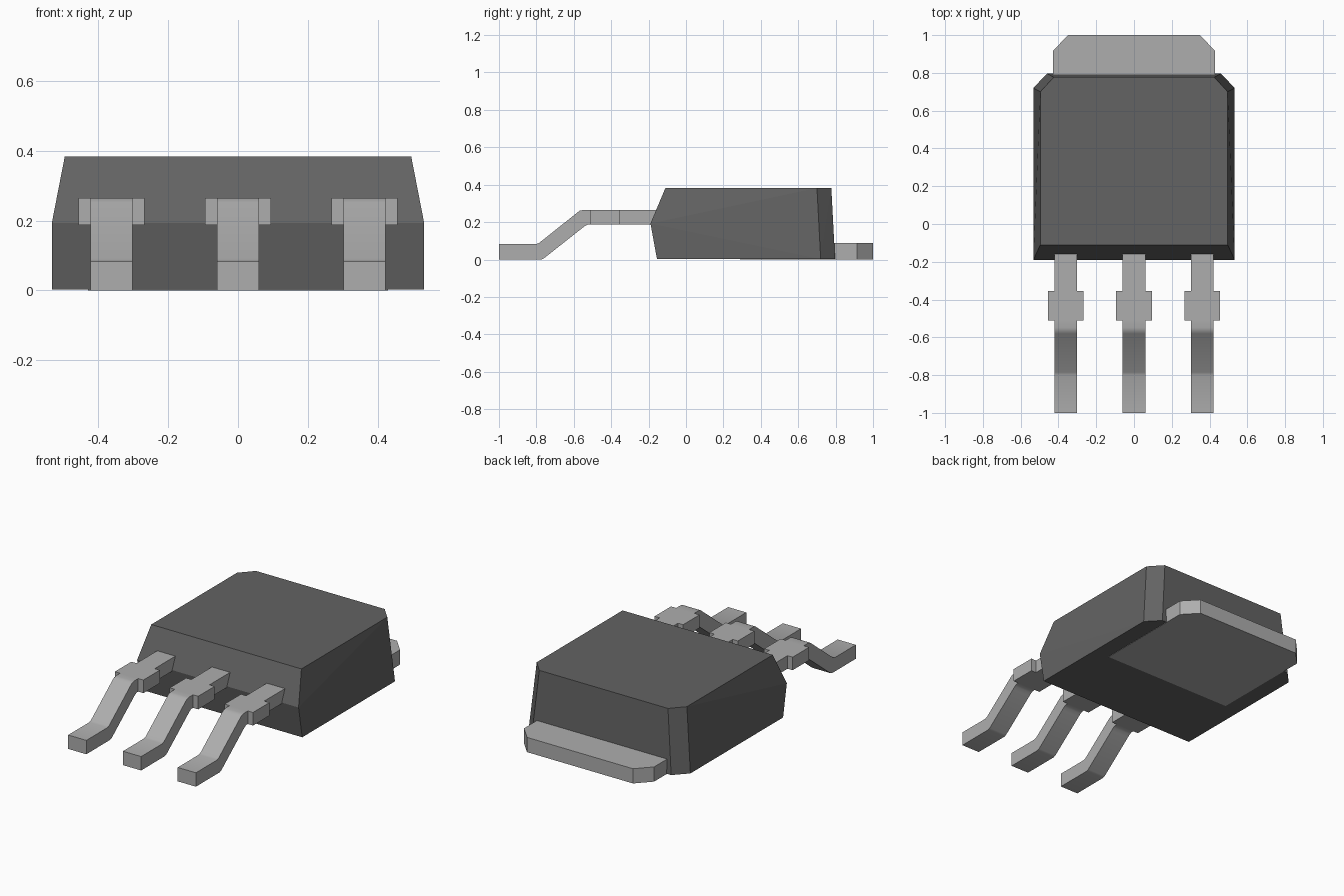
import bpy
import bmesh
import math

cube = bpy.data.objects.get("Cube")
if cube:
    bpy.data.objects.remove(cube, do_unlink=True)


def make_material(name, value):
    mat = bpy.data.materials.new(name)
    mat.use_nodes = True
    colour = (value, value, value, 1)
    mat.diffuse_color = colour
    mat.node_tree.nodes["Principled BSDF"].inputs["Base Color"].default_value = colour
    return mat


def finish(bm, name, mat, smooth_angle=None):
    bmesh.ops.recalc_face_normals(bm, faces=bm.faces)
    mesh = bpy.data.meshes.new(name)
    bm.to_mesh(mesh)
    bm.free()
    mesh.materials.append(mat)
    if smooth_angle:
        mesh.polygons.foreach_set("use_smooth", [True] * len(mesh.polygons))
        mesh.set_sharp_from_angle(angle=math.radians(smooth_angle))
    obj = bpy.data.objects.new(name, mesh)
    bpy.context.collection.objects.link(obj)
    return obj


plastic = make_material("dark grey plastic", 0.125)
metal = make_material("light grey metal", 0.42)

# Package body: hull of a tapered block with clipped back corners,
# raised a hair so the metal pad shows on the underside
body_half = [
    (0.533, -0.155, 0.002), (0.533, 0.72, 0.002), (0.46, 0.797, 0.002),
    (0.533, -0.19, 0.193),
    (0.496, -0.11, 0.383), (0.496, 0.70, 0.383), (0.425, 0.777, 0.383),
]
bm = bmesh.new()
for x, y, z in body_half:
    for side in (-1, 1):
        bm.verts.new((side * x, y, z))
bmesh.ops.convex_hull(bm, input=bm.verts)
bmesh.ops.dissolve_limit(bm, angle_limit=math.radians(0.5), verts=bm.verts, edges=bm.edges)
finish(bm, "package_body", plastic)

# Heat tab: flat plate with clipped back corners, running under the body
half = [(0.43, 0.29), (0.43, 0.915), (0.35, 1.0)]
outline = half + [(-x, y) for x, y in reversed(half)]
bm = bmesh.new()
plate = bm.faces.new([bm.verts.new((x, y, 0)) for x, y in outline])
extruded = bmesh.ops.extrude_face_region(bm, geom=[plate], use_keep_orig=True)
top = [v for v in extruded["geom"] if isinstance(v, bmesh.types.BMVert)]
bmesh.ops.translate(bm, verts=top, vec=(0, 0, 0.088))
finish(bm, "heat_tab", metal)

# Lead stations: top y, bottom y, top z, bottom z, half width
THIN, WIDE = 0.06, 0.094
stations = [
    (-1.0, -1.0, 0.083, 0, THIN),
    (-0.80, -0.775, 0.083, 0, THIN),
    (-0.785, -0.76, 0.089, 0.006, THIN),
    (-0.58, -0.555, 0.252, 0.168, THIN),
    (-0.568, -0.54, 0.261, 0.18, THIN),
    (-0.55, -0.525, 0.265, 0.187, THIN),
    (-0.51, -0.51, 0.265, 0.187, THIN),
    (-0.51, -0.51, 0.265, 0.187, WIDE),
    (-0.355, -0.355, 0.265, 0.187, WIDE),
    (-0.355, -0.355, 0.265, 0.187, THIN),
    (-0.12, -0.12, 0.265, 0.187, THIN),
]


def make_lead(name, cx):
    bm = bmesh.new()
    rings = []
    for yt, yb, zt, zb, w in stations:
        corners = [(-w, yb, zb), (w, yb, zb), (w, yt, zt), (-w, yt, zt)]
        rings.append([bm.verts.new((cx + x, y, z)) for x, y, z in corners])
    for a, b in zip(rings, rings[1:]):
        # Top and bottom of a width step lie along one line, so skip them
        step = (a[0].co.yz - b[0].co.yz).length < 1e-6
        for i in range(4):
            if step and i in (0, 2):
                continue
            j = (i + 1) % 4
            bm.faces.new((a[i], a[j], b[j], b[i]))
    bm.faces.new(rings[0])
    bm.faces.new(rings[-1])
    return finish(bm, name, metal, 30)


for name, cx in (("right_lead", -0.362), ("middle_lead", 0), ("left_lead", 0.362)):
    make_lead(name, cx)
